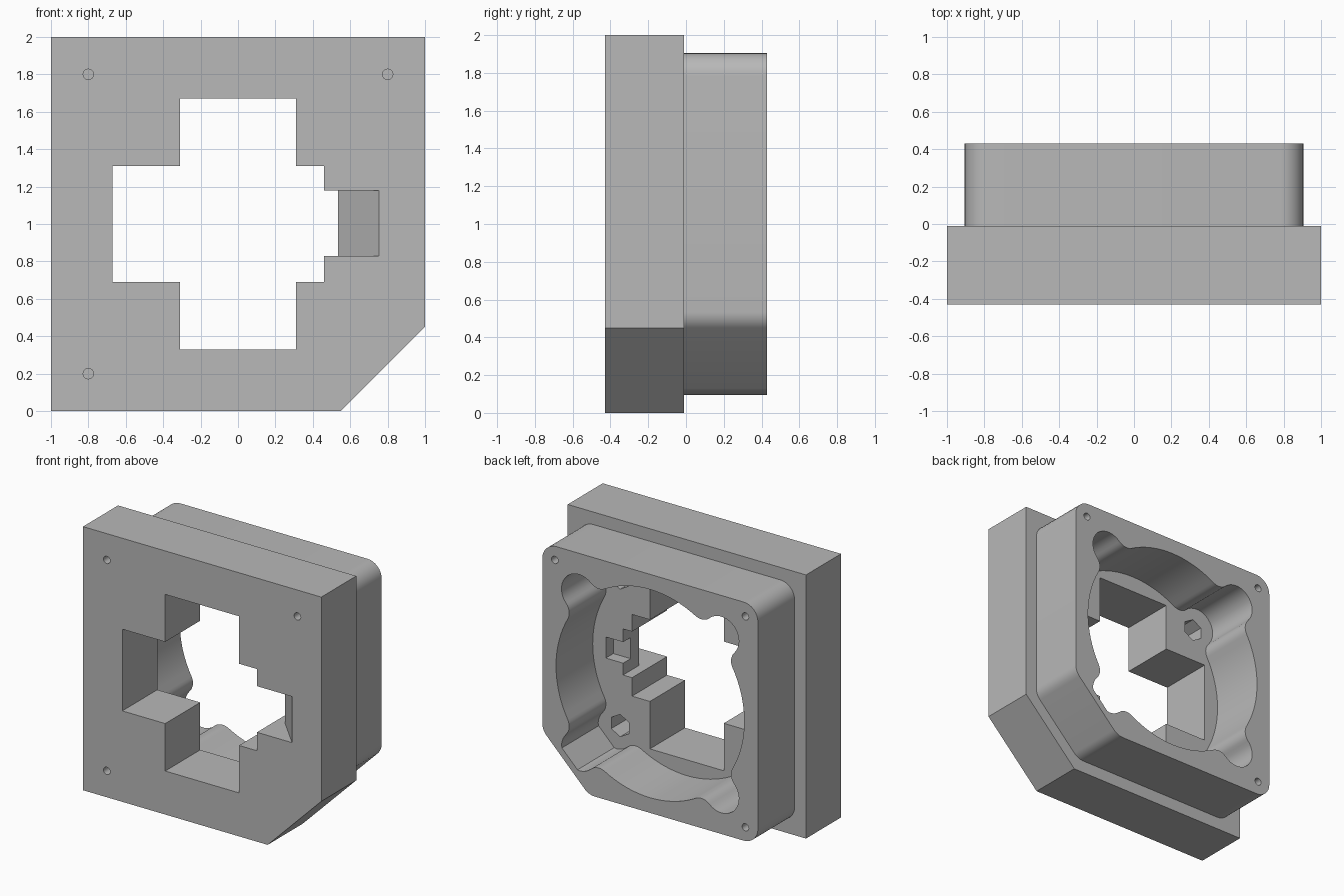
import bpy, bmesh, math
from mathutils import Vector

if "Cube" in bpy.data.objects:
    bpy.data.objects.remove(bpy.data.objects["Cube"])

grey = bpy.data.materials.new("grey")
grey.diffuse_color = (0.48, 0.48, 0.48, 1)
grey.use_nodes = True
grey.node_tree.nodes["Principled BSDF"].inputs["Base Color"].default_value = grey.diffuse_color


def prism(name, pts, a, b, axis="y"):
    """Extrude a closed outline: (x, z) along y, or (x, y) along z."""
    bm = bmesh.new()
    place = (lambda p, h: (p[0], h, p[1])) if axis == "y" else (lambda p, h: (p[0], p[1], h))
    lo = [bm.verts.new(place(p, a)) for p in pts]
    hi = [bm.verts.new(place(p, b)) for p in pts]
    n = len(pts)
    bm.faces.new(lo)
    bm.faces.new(hi)
    for i in range(n):
        bm.faces.new((lo[i], lo[(i + 1) % n], hi[(i + 1) % n], hi[i]))
    bmesh.ops.recalc_face_normals(bm, faces=bm.faces)
    me = bpy.data.meshes.new(name)
    bm.to_mesh(me)
    bm.free()
    me.materials.append(grey)
    ob = bpy.data.objects.new(name, me)
    bpy.context.collection.objects.link(ob)
    return ob


def rect(x0, x1, z0, z1):
    return [(x0, z0), (x1, z0), (x1, z1), (x0, z1)]


def ngon(cx, cz, r, n, turn=0.0):
    return [(cx + r * math.cos(turn + math.tau * i / n),
             cz + r * math.sin(turn + math.tau * i / n)) for i in range(n)]


def arc(cx, cy, r, a0, a1, n):
    return [(cx + r * math.cos(a0 + (a1 - a0) * i / n),
             cy + r * math.sin(a0 + (a1 - a0) * i / n)) for i in range(n + 1)]


def rounded(corners, r, n=8):
    """Round every corner of a convex outline given counter-clockwise."""
    out = []
    for i, c in enumerate(corners):
        c = Vector(c)
        u = (Vector(corners[i - 1]) - c).normalized()
        v = (Vector(corners[(i + 1) % len(corners)]) - c).normalized()
        half = u.angle(v) / 2
        mid = c + (u + v).normalized() * (r / math.sin(half))
        sweep = math.pi - 2 * half
        start = math.atan2(-u.x, u.y)  # outward normal of the incoming edge
        start = math.atan2(u.x, -u.y) if Vector((-u.x, -u.y)).dot(v) > 2 else start
        s = c + u * (r / math.tan(half)) - mid
        start = math.atan2(s.y, s.x)
        out += arc(mid.x, mid.y, r, start, start + sweep, n)
    return out


def cavity_outline(R=0.79, d=0.845, lobe=0.147, f=0.1):
    """Circle with four corner lobes, blended by small fillets."""
    al = math.acos(((R + f) ** 2 + d * d - (lobe + f) ** 2) / (2 * (R + f) * d))
    fx, fy = (R + f) * math.cos(al), (R + f) * math.sin(al)
    be = math.atan2(fy, d - fx)
    one = arc(fx, -fy, f, math.pi - al, be, 7)[:-1]
    one += arc(d, 0, lobe, be - math.pi, math.pi - be, 18)
    one += arc(fx, fy, f, -be, al - math.pi, 7)[1:-1]
    one += arc(0, 0, R, al, math.pi / 2 - al, 16)[:-1]
    pts = []
    for k in range(4):
        a = math.pi / 4 + k * math.pi / 2
        for x, y in one:
            X = x * math.cos(a) - y * math.sin(a)
            Z = x * math.sin(a) + y * math.cos(a)
            over = max(0, X - Z - 1.35) / 2  # keep a wall behind the cut corner
            pts.append((X - over, 1 + Z + over))
    return pts


def combine(base, tool, op):
    m = base.modifiers.new(op, "BOOLEAN")
    m.operation, m.solver, m.object = op, "EXACT", tool
    bpy.context.view_layer.objects.active = base
    bpy.ops.object.modifier_apply(modifier=m.name)
    bpy.data.objects.remove(tool, do_unlink=True)


FRONT, STEP, BACK = -0.43, -0.01, 0.43

# front plate with one cut corner, joined to the rounded rear frame
housing = prism("housing", [(-1, 0), (0.55, 0), (1, 0.45), (1, 2), (-1, 2)], FRONT, STEP)
S, LO, HI = 0.905, 0.095, 1.905
rear = prism("rear_frame", rounded([(-S, LO), (0.515, LO), (S, 0.485), (S, HI), (-S, HI)], 0.12),
             -0.2, BACK)
combine(housing, rear, "UNION")

# lobed cavity in the rear frame
combine(housing, prism("cavity", cavity_outline(), STEP, 0.6), "DIFFERENCE")

# stepped cross opening
cross = [(-0.31, 0.33), (0.31, 0.33), (0.31, 0.69), (0.46, 0.69), (0.46, 1.31), (0.31, 1.31),
         (0.31, 1.67), (-0.31, 1.67), (-0.31, 1.31), (-0.67, 1.31), (-0.67, 0.69), (-0.31, 0.69)]
combine(housing, prism("cross_opening", cross, -0.6, 0.2), "DIFFERENCE")

# side slot with a ramp, and the small pocket behind it
slot = [(0.3, -0.5), (0.755, -0.5), (0.755, FRONT), (0.535, -0.2), (0.535, 0.1), (0.3, 0.1)]
combine(housing, prism("ramp_slot", slot, 0.83, 1.18, "z"), "DIFFERENCE")
combine(housing, prism("latch_pocket", rect(0.5, 0.68, 0.92, 1.08), -0.1, 0.1), "DIFFERENCE")

# blind screw holes, front and rear
for x, z in ((-0.8, 1.8), (0.8, 1.8), (-0.8, 0.2)):
    for a, b in ((-0.6, -0.25), (0.2, 0.6)):
        combine(housing, prism("screw_hole", ngon(x, z, 0.028, 20), a, b), "DIFFERENCE")

# hexagonal nut pockets in the cavity floor
for sx in (-1, 1):
    for sz in (-1, 1):
        hexa = ngon(0.56 * sx, 1 + 0.56 * sz, 0.085, 6, math.pi / 6)
        combine(housing, prism("nut_pocket", hexa, -0.2, 0.1), "DIFFERENCE")

bpy.ops.object.select_all(action="DESELECT")
housing.select_set(True)
bpy.context.view_layer.objects.active = housing
bpy.ops.object.shade_smooth_by_angle(angle=math.radians(30))
